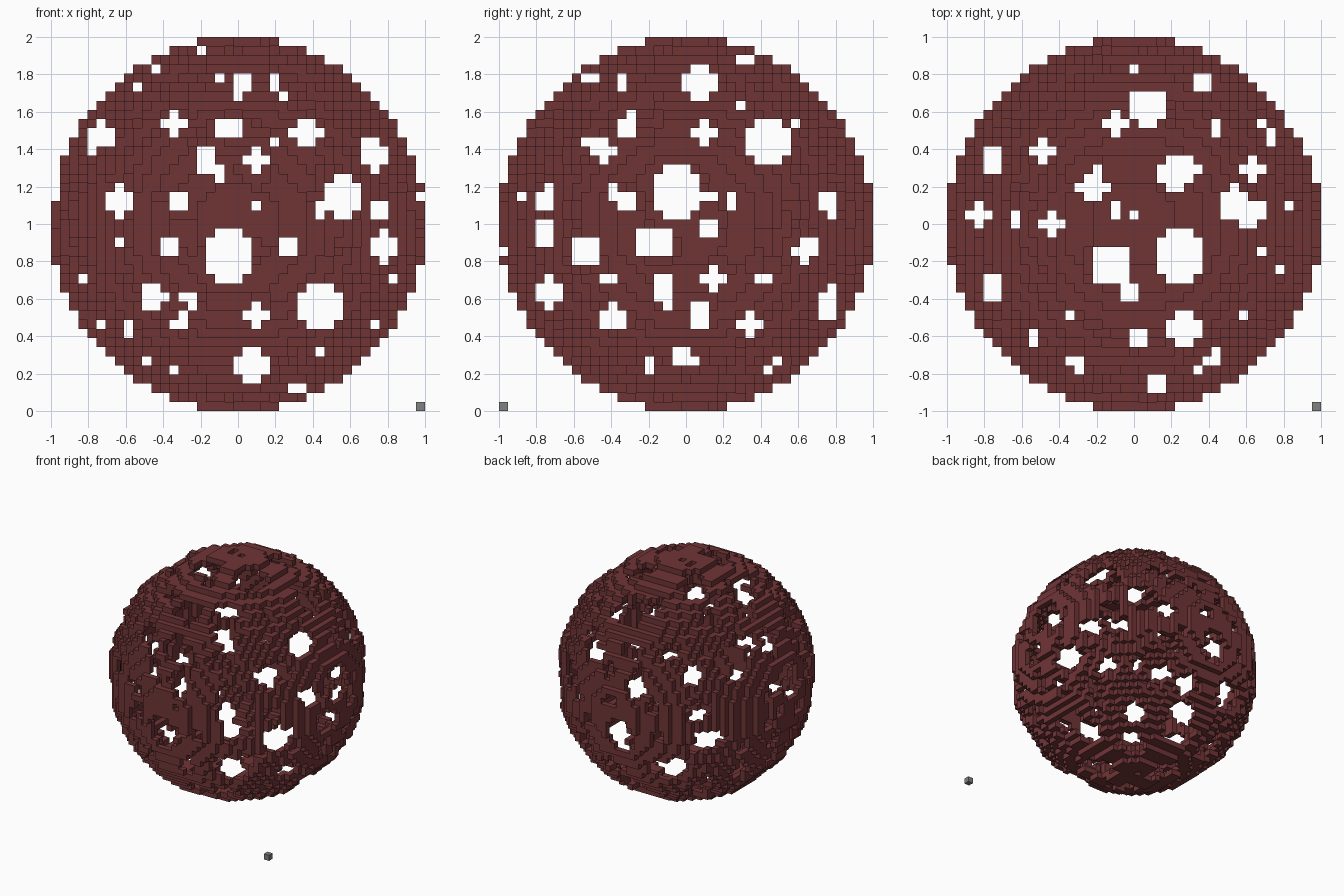
import bpy
import bmesh
from math import sin, cos, radians, hypot
from mathutils import Vector

if "Cube" in bpy.data.objects:
    bpy.data.objects.remove(bpy.data.objects["Cube"], do_unlink=True)

HALF = 20                      # cells from the centre to the rim
CELL = 2 / (2 * HALF + 1)      # edge length of one cell
SPAN = range(-HALF, HALF + 1)


def make_material(name, color):
    mat = bpy.data.materials.new(name)
    mat.use_nodes = True
    mat.diffuse_color = color
    mat.node_tree.nodes["Principled BSDF"].inputs["Base Color"].default_value = color
    return mat


def bore(cells, azimuth, elevation, holes, pad=0.0):
    """Drill round tunnels (across, up, diameter) straight through the shell."""
    a, e = radians(azimuth), radians(elevation)
    right = Vector((cos(a), sin(a), 0))
    up = Vector((-sin(e) * sin(a), sin(e) * cos(a), cos(e)))
    for cell in list(cells):
        u, v = right.dot(cell), up.dot(cell)
        if any(hypot(u - hu, v - hv) <= d / 2 + pad + 0.01 for hu, hv, d in holes):
            cells.discard(cell)


def build_blocks(name, cells, mat):
    """Make one mesh from the exposed cell faces."""
    bm = bmesh.new()
    corners = {}

    def corner(point):
        key = tuple(round(2 * c) for c in point)
        if key not in corners:
            corners[key] = bm.verts.new(Vector(point) * CELL + Vector((0, 0, 1)))
        return corners[key]

    for cell in cells:
        for axis in range(3):
            for side in (-1, 1):
                n = Vector((0, 0, 0))
                n[axis] = side
                if tuple(int(c) for c in Vector(cell) + n) in cells:
                    continue
                s = Vector((0, 0, 0))
                s[(axis + 1) % 3] = 1
                t = n.cross(s)
                mid = Vector(cell) + n / 2
                ring = (-s - t, s - t, s + t, -s + t)
                bm.faces.new([corner(mid + r / 2) for r in ring])
    mesh = bpy.data.meshes.new(name)
    bm.to_mesh(mesh)
    bm.free()
    mesh.materials.append(mat)
    obj = bpy.data.objects.new(name, mesh)
    bpy.context.collection.objects.link(obj)
    return obj


# Hollow ball, one cell thick
shell = {(x, y, z) for x in SPAN for y in SPAN for z in SPAN
         if (HALF - 0.5) ** 2 < x * x + y * y + z * z <= (HALF + 0.5) ** 2}

# Tunnels from front to back
bore(shell, 0, 0, [
    (-1, -3.5, 5.4), (11.5, 3, 4.4), (9, -9, 4.6), (15, 7.5, 3.2), (16, -2.5, 3.2),
    (7.5, 10, 3.2), (1.5, -15.5, 3.2), (-13, 2.5, 3.2), (-15.5, 9.5, 2.4), (-3.5, 7, 2.4),
    (-2, 5.5, 1.4), (2, 7, 2.4), (-1, 10.5, 2.4), (-7, 11, 2.4), (-9, -8, 2.4),
    (2, -10, 2.4), (-6.5, 2.5, 1.4), (-7.5, -2.5, 1.4), (5.5, -2.5, 1.4), (-6, -10.5, 2),
    (0, 14.5, 1.4), (15.5, 1.5, 1.4), (4, 15.5, 1), (-12, -11.5, 1), (4, 9, 1),
    (6.5, -18, 1), (15, -11, 1), (-17, -6, 1), (17, -6, 1), (2, 2, 1),
    (-7, -16, 1), (-11, 15, 1), (-9, 17, 1), (9, -14, 1), (-4, 19, 1), (-10, -15, 1)])

# Tunnels from side to side
bore(shell, 90, 0, [
    (-1, 3.5, 5.4), (-3.5, -2, 3.8), (9, 9, 4.8), (1.5, 15.5, 3.4), (-11, -3, 3.6),
    (-15, -7.5, 3.2), (-9, 8, 2.6), (2, 10, 2.6), (-6, 10.5, 1.4), (-2.5, -7, 2.6),
    (3, -6, 2.6), (1.5, -10, 2.8), (7, -11, 2.2), (13, -3, 2.2), (15.5, 2.5, 2.4),
    (15.5, -9, 2.4), (-8.5, -10.5, 1.4), (-15.5, 2.5, 1.4), (-15.5, -1, 2.4), (2.5, -0.5, 1.4),
    (-6.5, 2.5, 1.4), (-0.5, -14.5, 1.4), (-11.5, -10.5, 1), (5, 2.5, 1), (6.5, 18, 1),
    (-7, 15.5, 1), (-4, -15.5, 1), (6, 13, 1), (-18, 3, 1), (12, 11, 1),
    (-2, -9, 1), (10, -15, 1), (-10.5, 16, 1)])

# Tunnels from top to bottom
bore(shell, 0, 90, [
    (-2.5, -4.5, 4.8), (5, -3.5, 5.4), (4.5, 5.5, 4.2), (-4.5, 4, 3.2), (5.5, -11.5, 4.2),
    (11, 2.5, 3.2), (1.5, 12.5, 3.2), (-2, 11, 2.8), (-10, 8, 2.8), (-9, 0, 2.8),
    (-13, 0.5, 2.2), (7.5, 15.5, 2.2), (13, 6, 2.8), (-15.5, -7, 2.4), (-11, -12.5, 1.6),
    (-15.5, 7, 2.4), (9, 10.5, 1), (-0.5, -7.5, 2), (0.5, -12.5, 1.4), (2.5, -17.5, 1.4),
    (-17, 1, 2), (-2, 1.5, 1), (16, -5, 1), (9, -14.5, 1), (14, 11, 1),
    (-6.5, -15, 1), (12, -10, 1), (17, 11, 1), (0, 17, 1), (0, 1, 1),
    (14, -3, 1), (15, 9, 1)])

# Slanted tunnels, falling from the front right
bore(shell, 35, 25, [
    (-1.8, -6.8, 3), (-1.2, -9.5, 3), (-1, -15.5, 3.4), (6, -11, 3.8), (10, 4.7, 4),
    (4.7, -0.6, 3), (-1.5, 4, 2.2), (-1.3, 9.7, 1.8), (-5.7, 16.6, 1.4), (11.4, -4, 2.6),
    (16, 0, 2), (-9, 2, 1.6), (-9, -2.5, 1.6), (-11, -10.4, 1.6), (14.5, -7, 1.4),
    (-13.5, 4.3, 1.6)], 0.25)

# Slanted tunnels, falling from the back left
bore(shell, 215, 25, [
    (-8, -2.4, 2.8), (1, -0.6, 2.8), (3, -11, 3), (-1.8, -15.6, 2.8), (-11, -9.6, 3),
    (1.8, 12.8, 2.4), (9.6, 12.2, 2.4), (-14.5, 3, 2.4), (-11.3, 9, 1.6), (2.3, -6.5, 1.4),
    (-3, 2.7, 1.6), (10, 5, 1.6), (14.4, -2.5, 1.8)], 0.25)

# Slanted tunnels, rising from the back right
bore(shell, 140, -30, [
    (-11, 2.4, 3.8), (0, -7, 3.4), (8.3, -7, 3.8), (-4.4, 1.5, 2.4), (8.8, -2, 2.8),
    (0, 13, 2.4), (5.6, 10.5, 2.4), (-7.3, 7.8, 2.6), (13.7, 4, 2.6), (-8, -10, 2.6),
    (-13.5, 9, 2.2), (12, 10, 1.6), (7.8, -11.5, 1.6), (3.5, 0, 1.6), (-1.5, 8, 1.6)], 0.25)

brown = make_material("dark_red_brown", (0.16, 0.035, 0.037, 1))
grey = make_material("mid_grey", (0.22, 0.22, 0.22, 1))

build_blocks("perforated_ball", shell, brown)

# Single loose block in the lower front corner
build_blocks("corner_block", {(HALF, -HALF, -HALF)}, grey)
